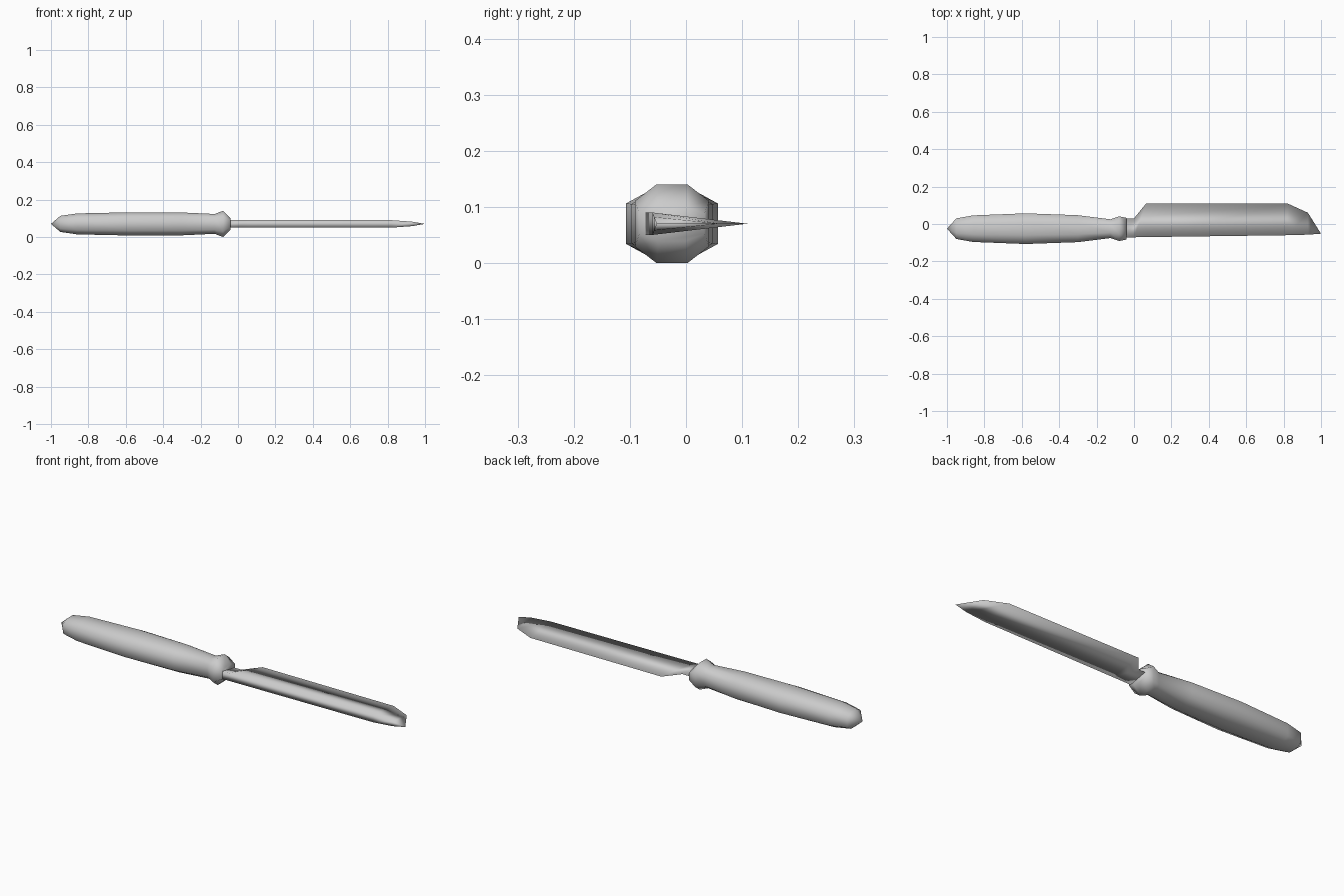
import bpy
import bmesh

cube = bpy.data.objects.get("Cube")
if cube:
    bpy.data.objects.remove(cube, do_unlink=True)

grey = bpy.data.materials.new("light_grey")
grey.use_nodes = True
colour = (0.6, 0.6, 0.6, 1)
grey.diffuse_color = colour
grey.node_tree.nodes["Principled BSDF"].inputs["Base Color"].default_value = colour

MID_Z = 0.07


def loft(name, sections, start=None, end=None):
    """Skin a row of cross-sections, closing each end with a point or a cap."""
    bm = bmesh.new()
    rings = [[bm.verts.new(p) for p in section] for section in sections]
    for a, b in zip(rings, rings[1:]):
        for i in range(len(a)):
            j = (i + 1) % len(a)
            bm.faces.new((a[i], a[j], b[j], b[i]))
    for ring, tip in ((rings[0], start), (rings[-1], end)):
        if tip:
            point = bm.verts.new(tip)
            for i in range(len(ring)):
                bm.faces.new((ring[i], ring[(i + 1) % len(ring)], point))
        else:
            bm.faces.new(ring)
    bmesh.ops.recalc_face_normals(bm, faces=bm.faces)
    mesh = bpy.data.meshes.new(name)
    bm.to_mesh(mesh)
    bm.free()
    mesh.materials.append(grey)
    mesh.shade_smooth()
    obj = bpy.data.objects.new(name, mesh)
    bpy.context.collection.objects.link(obj)
    return obj


# Handle with flared guard: x, half width, half thickness of each octagon
HANDLE_Y = -0.025
corners = [(1, .58), (.42, 1), (-.42, 1), (-1, .58),
           (-1, -.58), (-.42, -1), (.42, -1), (1, -.58)]
handle_rings = [(-.95, .055, .043), (-.86, .071, .056), (-.58, .082, .062),
                (-.3, .072, .061), (-.125, .05, .053), (-.08, .066, .07),
                (-.04, .058, .031)]
loft("handle",
     [[(x, HANDLE_Y + u * w, MID_Z + v * t) for u, v in corners]
      for x, w, t in handle_rings],
     start=(-1, HANDLE_Y, MID_Z))

# Wedge blade: x, spine y, cutting edge y, half thickness of the spine
blade_stations = [(-.07, -.073, .03, .02), (0, -.071, .03, .02),
                  (.065, -.07, .11, .02), (.82, -.06, .11, .02),
                  (.93, -.057, .06, .012)]
loft("blade",
     [[(x, spine, MID_Z - t), (x, spine, MID_Z + t), (x, edge, MID_Z)]
      for x, spine, edge, t in blade_stations],
     end=(1, -.052, MID_Z))
